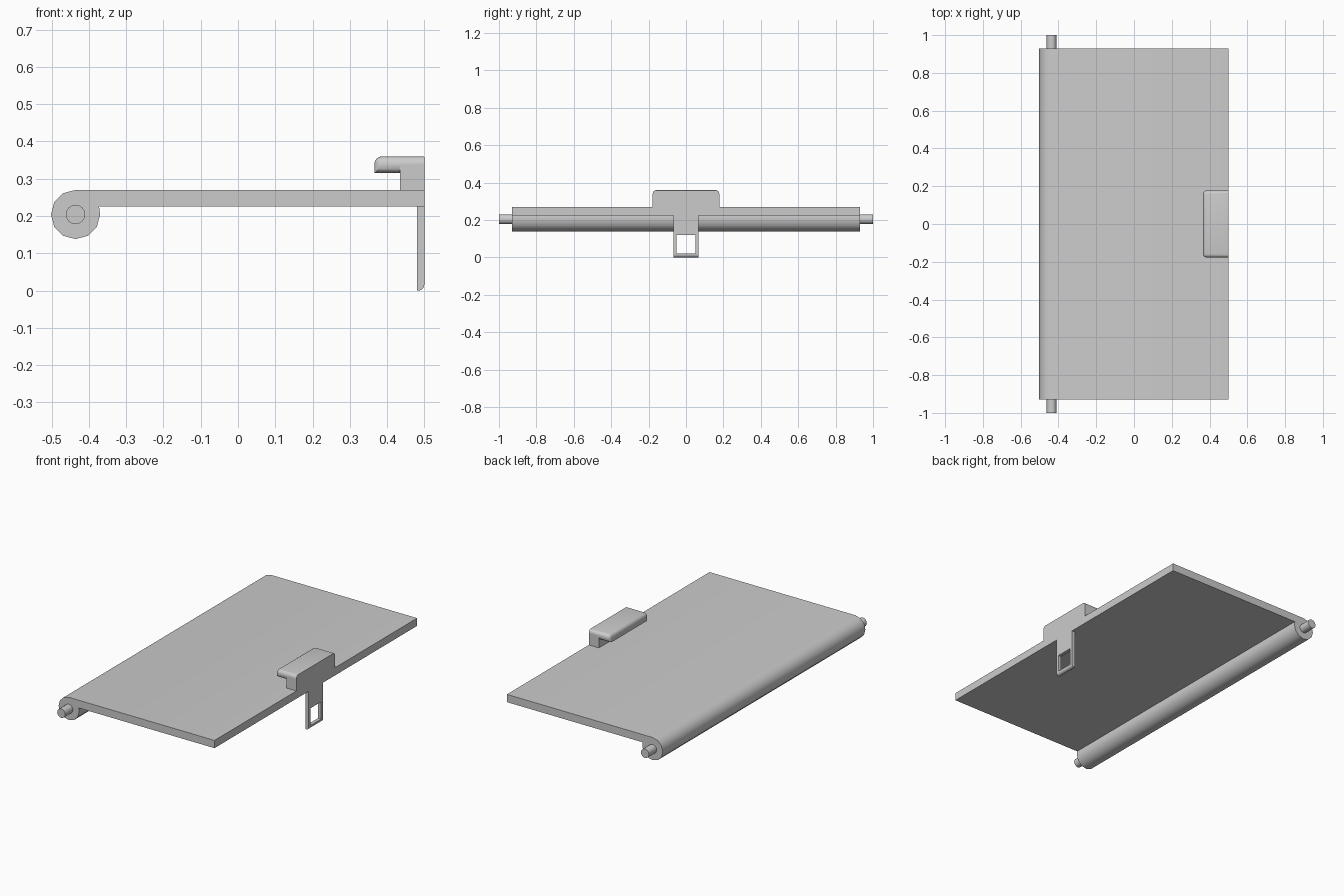
import bpy, bmesh, math
from mathutils import Vector

cube = bpy.data.objects.get("Cube")
if cube:
    bpy.data.objects.remove(cube, do_unlink=True)

grey = bpy.data.materials.new("plain grey")
grey.use_nodes = True
COLOUR = (0.6, 0.6, 0.6, 1)
grey.diffuse_color = COLOUR
grey.node_tree.nodes["Principled BSDF"].inputs["Base Color"].default_value = COLOUR


def finish(name, bm, angle=40):
    """Turn a bmesh into a named, shaded object."""
    bmesh.ops.recalc_face_normals(bm, faces=bm.faces)
    mesh = bpy.data.meshes.new(name)
    bm.to_mesh(mesh)
    bm.free()
    mesh.materials.append(grey)
    obj = bpy.data.objects.new(name, mesh)
    bpy.context.collection.objects.link(obj)
    bpy.ops.object.select_all(action='DESELECT')
    obj.select_set(True)
    bpy.context.view_layer.objects.active = obj
    bpy.ops.object.shade_smooth_by_angle(angle=math.radians(angle))
    return obj


def prism(profile, half):
    """Sweep an x-z profile along y, from -half to half."""
    bm = bmesh.new()
    face = bm.faces.new([bm.verts.new((x, -half, z)) for x, z in profile])
    out = bmesh.ops.extrude_face_region(bm, geom=[face])
    moved = [v for v in out["geom"] if isinstance(v, bmesh.types.BMVert)]
    bmesh.ops.translate(bm, verts=moved, vec=(0, 2 * half, 0))
    return bm


def arc(cx, cz, r, start, end, steps):
    angles = [math.radians(start + (end - start) * i / steps) for i in range(steps + 1)]
    return [(cx + r * math.cos(a), cz + r * math.sin(a)) for a in angles]


def rect(x0, x1, z0, z1):
    return [(x0, z0), (x1, z0), (x1, z1), (x0, z1)]


# Flat lid with the hinge barrel rolled along its left edge
HINGE = (-0.436, 0.204)
lid = arc(*HINGE, 0.066, 90, 360, 9) + [(-0.373, 0.225), (0.5, 0.225), (0.5, 0.27)]
finish("lid_with_hinge_barrel", prism(lid, 0.93))

# Hinge pins at both ends
for side, name in ((-1, "front_hinge_pin"), (1, "back_hinge_pin")):
    bm = prism(arc(*HINGE, 0.026, 0, 337.5, 15), 0.04)
    bmesh.ops.translate(bm, verts=bm.verts, vec=(0, side * 0.96, 0))
    finish(name, bm)

# Finger grip: upright stem and overhanging rounded lip
LIP_HALF = 0.178
finish("grip_stem", prism(rect(0.435, 0.5, 0.27, 0.335), LIP_HALF))

bm = prism(rect(0.366, 0.5, 0.315, 0.36), LIP_HALF)


def rounded(edge):
    mid = (edge.verts[0].co + edge.verts[1].co) / 2
    on_end = abs(mid.y) > LIP_HALF - 0.001
    on_front = mid.x < 0.367
    on_top = mid.z > 0.359
    return (on_end and mid.x < 0.49) or (on_front and on_top)


bmesh.ops.bevel(bm, geom=[e for e in bm.edges if rounded(e)], offset=0.02,
                segments=4, profile=0.5, affect='EDGES')
back_top = [e for e in bm.edges
            if all(v.co.x > 0.499 and v.co.z > 0.359 for v in e.verts)]
bmesh.ops.bevel(bm, geom=back_top, offset=0.01, segments=3, profile=0.5, affect='EDGES')
finish("grip_lip", bm)

# Hanging latch tab with a rectangular window
tab_profile = [(0.48, 0.225), (0.48, 0)] + arc(0.485, 0.015, 0.015, -90, 0, 4) + [(0.5, 0.225)]
tab = finish("latch_tab", prism(tab_profile, 0.066))
cutter = finish("window_cutter", prism(rect(0.4, 0.6, 0.02, 0.12), 0.05))
cutter.hide_render = True
cut = tab.modifiers.new("window", 'BOOLEAN')
cut.operation = 'DIFFERENCE'
cut.solver = 'EXACT'
cut.object = cutter
bpy.context.view_layer.objects.active = tab
bpy.ops.object.modifier_apply(modifier=cut.name)
bpy.data.objects.remove(cutter, do_unlink=True)
